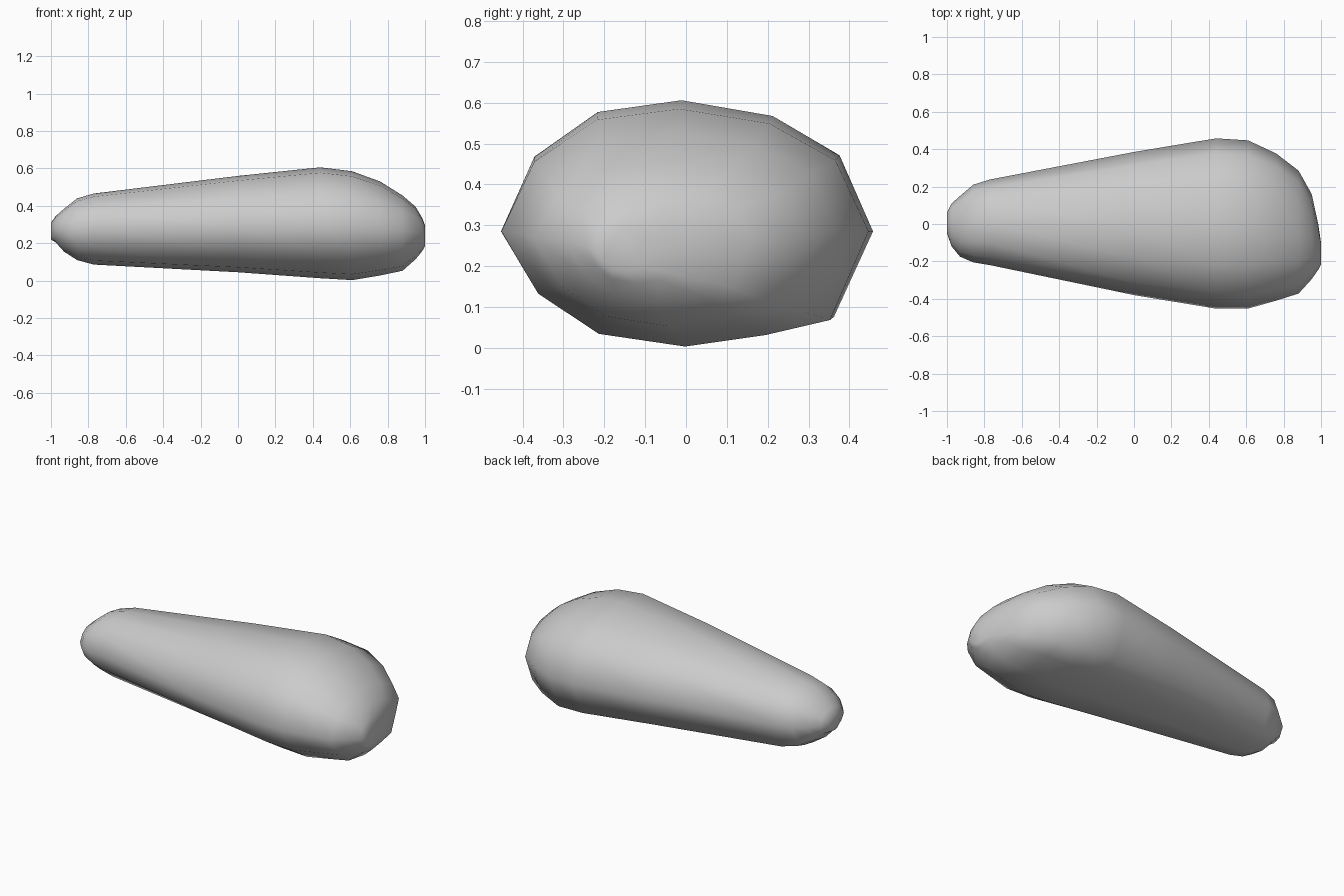
import bpy, bmesh

# normalised cross-section (y, z), slightly lopsided on the lower back side
SECTION = [(1, 0), (.82, .58), (.46, .88), (-.03, 1), (-.48, .91), (-.82, .57),
           (-1, 0), (-.80, -.54), (-.47, -.89), (0, -1), (.44, -.9), (.79, -.77)]

# stations along the body: x, y min, y max, z bottom, z top, z of widest line
STATIONS = [
    (-1.00, -.05, .06, .22, .31, .27),
    (-.975, -.12, .11, .205, .345, .27),
    (-.93, -.175, .15, .155, .385, .27),
    (-.86, -.205, .21, .11, .44, .275),
    (-.77, -.22, .238, .086, .466, .28),
    (0.00, -.38, .385, .045, .56, .285),
    (.44, -.453, .458, .013, .606, .285),
    (.61, -.452, .447, .003, .585, .285),
    (.76, -.41, .377, .028, .53, .28),
    (.88, -.372, .285, .053, .455, .27),
    (.95, -.295, .16, .115, .395, .26),
    (.985, -.245, .00, .158, .335, .25),
    (1.00, -.215, -.10, .185, .295, .24),
]

# rounded tapering body, lofted ring by ring
bm = bmesh.new()
rings = []
for x, y0, y1, z0, z1, zm in STATIONS:
    ym, half = (y0 + y1) / 2, (y1 - y0) / 2
    rings.append([bm.verts.new((x, ym + half * y,
                                zm + z * ((z1 - zm) if z > 0 else (zm - z0))))
                  for y, z in SECTION])
n = len(SECTION)
for a, b in zip(rings, rings[1:]):
    for i in range(n):
        j = (i + 1) % n
        bm.faces.new((a[i], a[j], b[j], b[i]))

# end caps
bm.faces.new(rings[0][::-1])
bm.faces.new(rings[-1])
bmesh.ops.recalc_face_normals(bm, faces=bm.faces)
for f in bm.faces:
    f.smooth = True

mesh = bpy.data.meshes.new("tapered_body")
bm.to_mesh(mesh)
bm.free()
body = bpy.data.objects.new("tapered_body", mesh)
bpy.context.collection.objects.link(body)
